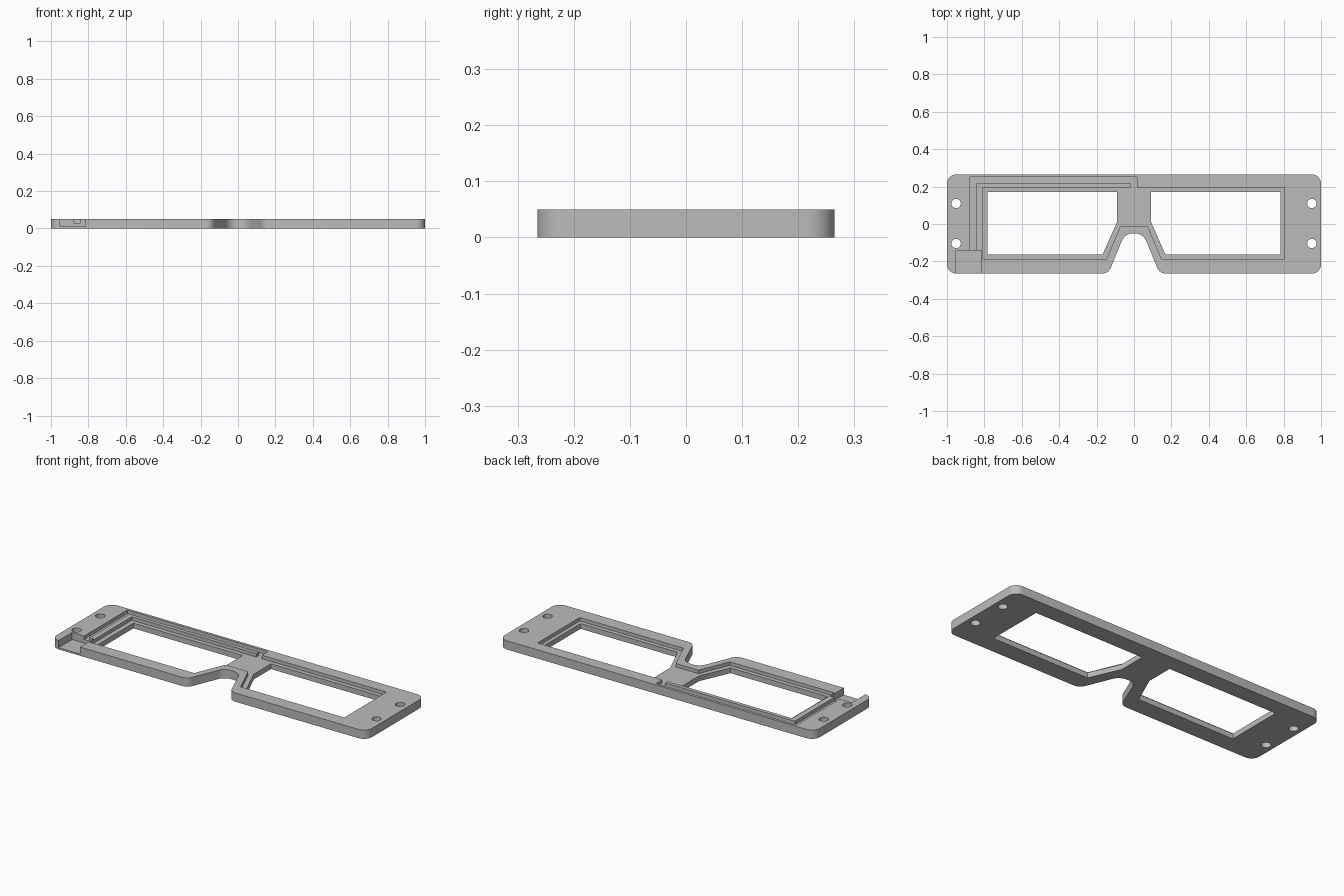
import bpy
import bmesh
import math
from mathutils import Vector

cube = bpy.data.objects.get("Cube")
if cube:
    bpy.data.objects.remove(cube, do_unlink=True)

THICK = 0.05
GROOVE_Z = 0.03
POCKET_Z = 0.01
ABOVE, BELOW = 0.1, -0.05

grey = bpy.data.materials.new("light grey plastic")
grey.use_nodes = True
colour = (0.5, 0.5, 0.5, 1)
grey.diffuse_color = colour
grey.node_tree.nodes["Principled BSDF"].inputs["Base Color"].default_value = colour


def rounded(corners, steps=10):
    """Replace each (x, y, radius) corner with an arc."""
    out = []
    for i, (x, y, r) in enumerate(corners):
        p = Vector((x, y))
        a = (Vector(corners[i - 1][:2]) - p).normalized()
        b = (Vector(corners[(i + 1) % len(corners)][:2]) - p).normalized()
        half = a.angle(b) / 2
        centre = p + (a + b).normalized() * r / math.sin(half)
        start = p + a * r / math.tan(half) - centre
        end = p + b * r / math.tan(half) - centre
        sweep = start.angle_signed(end)
        for k in range(steps + 1):
            t = -sweep * k / steps
            c, s = math.cos(t), math.sin(t)
            out.append((centre.x + start.x * c - start.y * s,
                        centre.y + start.x * s + start.y * c))
    return out


def prism(name, points, z0, z1):
    """Extrude a flat outline from z0 to z1."""
    bm = bmesh.new()
    face = bm.faces.new([bm.verts.new((x, y, z0)) for x, y in points])
    top = bmesh.ops.extrude_face_region(bm, geom=[face])["geom"]
    verts = [v for v in top if isinstance(v, bmesh.types.BMVert)]
    bmesh.ops.translate(bm, verts=verts, vec=(0, 0, z1 - z0))
    bmesh.ops.recalc_face_normals(bm, faces=bm.faces)
    mesh = bpy.data.meshes.new(name)
    bm.to_mesh(mesh)
    bm.free()
    mesh.materials.append(grey)
    obj = bpy.data.objects.new(name, mesh)
    bpy.context.collection.objects.link(obj)
    return obj


def mirrored(points):
    return [(-x, y) for x, y in reversed(points)]


# Frame plate with rounded corners and nose notch
half = [(-0.0485, -0.05, 0.065), (-0.137, -0.265, 0.05),
        (-1, -0.265, 0.05), (-1, 0.265, 0.05)]
outline = half + [(-x, y, r) for x, y, r in reversed(half)]
frame = prism("glasses_frame", rounded(outline), 0, THICK)

# Lens windows
window = [(-0.783, -0.163), (-0.168, -0.163), (-0.09, 0.013),
          (-0.09, 0.17), (-0.783, 0.17)]
cutters = [prism("right_window_cutter", window, BELOW, ABOVE),
           prism("left_window_cutter", mirrored(window), BELOW, ABOVE)]

# Lens recess joined to the cable groove
recess = [(-0.81, -0.187), (-0.147, -0.187), (-0.072, -0.01), (0.072, -0.01),
          (0.147, -0.187), (0.805, -0.187), (0.805, 0.195), (0.015, 0.195),
          (0.015, 0.25), (-0.877, 0.25), (-0.877, -0.2), (-0.842, -0.2),
          (-0.842, 0.217), (-0.02, 0.217), (-0.02, 0.195), (-0.81, 0.195)]
cutters.append(prism("recess_cutter", recess, GROOVE_Z, ABOVE))

# Connector pocket open at the front edge
pocket = [(-0.953, -0.4), (-0.816, -0.4), (-0.816, -0.142), (-0.953, -0.142)]
cutters.append(prism("pocket_cutter", pocket, POCKET_Z, ABOVE))

# Strap holes
for x in (-0.951, 0.951):
    for y in (-0.104, 0.11):
        ring = [(x + 0.025 * math.cos(k * math.tau / 32),
                 y + 0.025 * math.sin(k * math.tau / 32)) for k in range(32)]
        cutters.append(prism("hole_cutter", ring, BELOW, ABOVE))

# Cut everything and keep the finished mesh
for cutter in cutters:
    cutter.hide_render = True
    mod = frame.modifiers.new(cutter.name, "BOOLEAN")
    mod.operation = "DIFFERENCE"
    mod.solver = "EXACT"
    mod.object = cutter
graph = bpy.context.evaluated_depsgraph_get()
finished = bpy.data.meshes.new_from_object(frame.evaluated_get(graph))
frame.modifiers.clear()
frame.data = finished
for cutter in cutters:
    bpy.data.objects.remove(cutter, do_unlink=True)

# Smooth the rounded corners, keep edges sharp
bpy.ops.object.select_all(action="DESELECT")
frame.select_set(True)
bpy.context.view_layer.objects.active = frame
bpy.ops.object.shade_smooth_by_angle(angle=math.radians(30))
